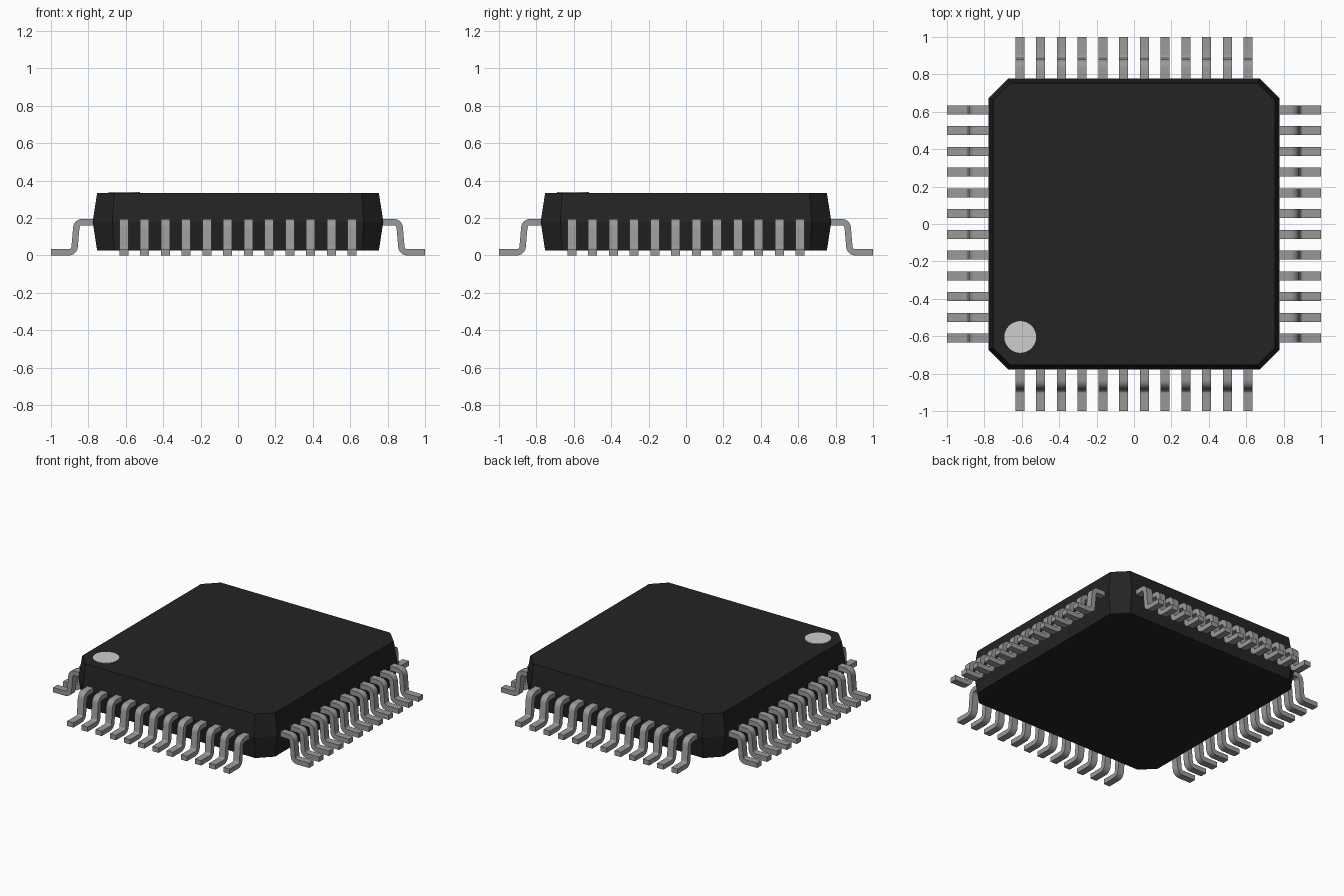
import bpy, bmesh, math
from mathutils import Vector, Matrix

cube = bpy.data.objects.get("Cube")
if cube:
    bpy.data.objects.remove(cube, do_unlink=True)


def material(name, rgb, rough=0.6):
    m = bpy.data.materials.new(name)
    m.use_nodes = True
    m.diffuse_color = (*rgb, 1)
    bsdf = m.node_tree.nodes["Principled BSDF"]
    bsdf.inputs["Base Color"].default_value = (*rgb, 1)
    bsdf.inputs["Roughness"].default_value = rough
    return m


black = material("black_plastic", (0.017, 0.017, 0.017))
metal = material("grey_metal", (0.32, 0.32, 0.32))
silver = material("light_grey_mark", (0.61, 0.61, 0.61))


def finish(bm, name, mat):
    bmesh.ops.recalc_face_normals(bm, faces=bm.faces)
    me = bpy.data.meshes.new(name)
    bm.to_mesh(me)
    bm.free()
    me.materials.append(mat)
    ob = bpy.data.objects.new(name, me)
    bpy.context.collection.objects.link(ob)
    return ob


def bridge(bm, rings):
    """Skin a stack of equal-length vertex rings and cap both ends."""
    rings = [[bm.verts.new(p) for p in ring] for ring in rings]
    n = len(rings[0])
    for a, b in zip(rings, rings[1:]):
        for i in range(n):
            j = (i + 1) % n
            bm.faces.new((a[i], a[j], b[j], b[i]))
    bm.faces.new(rings[0])
    bm.faces.new(rings[-1])


# Package body: chamfered square, widest at mid height
def octagon(h, c, z):
    pts = [(h, -c), (h, c), (c, h), (-c, h), (-h, c), (-h, -c), (-c, -h), (c, -h)]
    return [(x, y, z) for x, y in pts]


bm = bmesh.new()
bridge(bm, [octagon(0.753, 0.662, 0.025),
            octagon(0.777, 0.672, 0.18),
            octagon(0.753, 0.662, 0.335)])
finish(bm, "package_body", black)

# Corner marker disc
bm = bmesh.new()
bmesh.ops.create_cone(bm, cap_ends=True, segments=32, radius1=0.085, radius2=0.085,
                      depth=0.006, matrix=Matrix.Translation((-0.608, -0.604, 0.336)))
finish(bm, "corner_marker", silver)

# Lead centreline: flat shoulder, bend down, bend out to the foot
T, W, R, TILT, STEPS = 0.034, 0.048, 0.0305, math.radians(85), 6
TOP, FOOT = 0.178, T / 2
path = [((0.74, TOP), 0.0)]
for i in range(STEPS + 1):
    a = TILT * i / STEPS
    path.append(((0.834 + R * math.sin(a), TOP - R + R * math.cos(a)), a))
for i in range(STEPS, -1, -1):
    a = TILT * i / STEPS
    path.append(((0.904 - R * math.sin(a), FOOT + R - R * math.cos(a)), a))
path.append(((1.0, FOOT), 0.0))


def add_lead(bm, offset):
    rings = []
    for (r, z), a in path:
        nx, nz = math.sin(a) * T / 2, math.cos(a) * T / 2
        rings.append([(r + s * nx, offset + w * W / 2, z + s * nz)
                      for s, w in ((1, -1), (1, 1), (-1, 1), (-1, -1))])
    bridge(bm, rings)


# Twelve leads on each of the four sides
COUNT, PITCH = 12, 0.111
for k, side in enumerate(("left", "back", "right", "front")):
    bm = bmesh.new()
    for i in range(COUNT):
        add_lead(bm, (i - (COUNT - 1) / 2) * PITCH)
    bmesh.ops.rotate(bm, verts=bm.verts, cent=Vector(),
                     matrix=Matrix.Rotation(k * math.pi / 2, 3, 'Z'))
    ob = finish(bm, side + "_leads", metal)
    bpy.ops.object.select_all(action='DESELECT')
    ob.select_set(True)
    bpy.context.view_layer.objects.active = ob
    bpy.ops.object.shade_smooth_by_angle(angle=math.radians(30))
